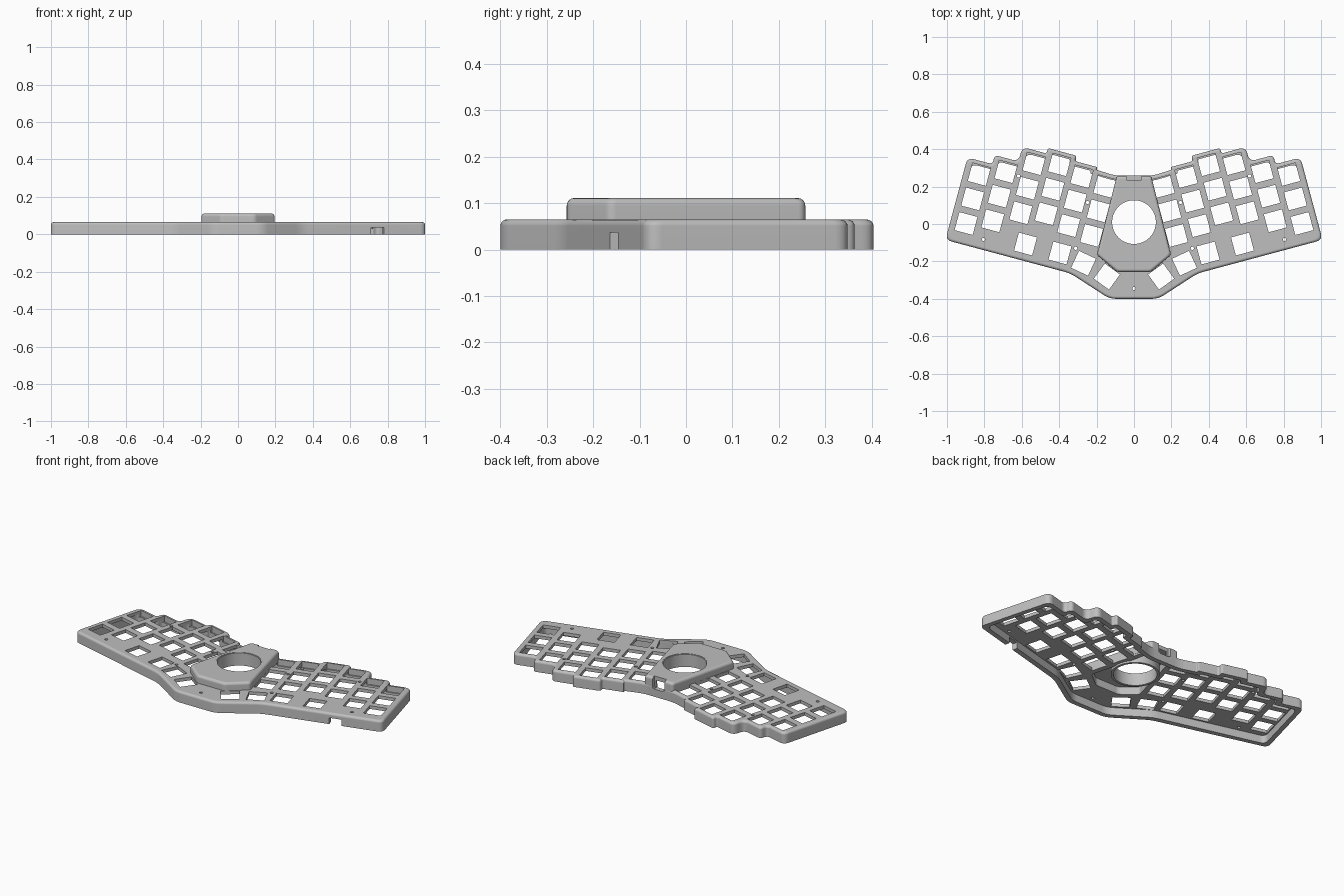
import bpy, bmesh, math
from mathutils import Matrix, Vector

if "Cube" in bpy.data.objects:
    bpy.data.objects.remove(bpy.data.objects["Cube"], do_unlink=True)

TILT = math.radians(15)
WALL = 0.028
PITCH = 0.136
KEY = 0.1
CASE_TOP = 0.065
HUB_TOP = 0.111
HOLE_Y = 0.01

grey = bpy.data.materials.new("matte grey")
grey.use_nodes = True
grey.diffuse_color = (0.52, 0.52, 0.52, 1)
grey.node_tree.nodes["Principled BSDF"].inputs["Base Color"].default_value = grey.diffuse_color


def tilted(u, v):
    """Point in the tilted frame of the left half."""
    return Matrix.Rotation(TILT, 2) @ Vector((u, v))


def mirrored(points):
    return points + [Vector((-p.x, p.y)) for p in reversed(points)]


def rounded(points, radius, steps=6):
    """Replace every corner by a short arc."""
    out = []
    for i, p in enumerate(points):
        a, b = points[i - 1] - p, points[(i + 1) % len(points)] - p
        cut_a = min(radius, 0.45 * a.length, 0.45 * b.length)
        a, b = p + a.normalized() * cut_a, p + b.normalized() * cut_a
        for k in range(steps + 1):
            t = k / steps
            out.append(a * (1 - t) ** 2 + p * 2 * t * (1 - t) + b * t ** 2)
    return out


def circle(x, y, radius, sides):
    return [Vector((x + radius * math.cos(i * math.tau / sides),
                    y + radius * math.sin(i * math.tau / sides))) for i in range(sides)]


def rect(centre, w, d, angle=0):
    turn = Matrix.Rotation(angle, 2)
    return [Vector(centre) + turn @ Vector((sx * w / 2, sy * d / 2))
            for sx, sy in ((-1, -1), (1, -1), (1, 1), (-1, 1))]


def make(name, rings, closed=False):
    """Skin between (outline, height) rings, capped or closed on itself."""
    bm = bmesh.new()
    loops = [[bm.verts.new((p.x, p.y, z)) for p in pts] for pts, z in rings]
    pairs = list(zip(loops, loops[1:]))
    if closed:
        pairs.append((loops[-1], loops[0]))
    else:
        bm.faces.new(list(reversed(loops[0])))
        bm.faces.new(loops[-1])
    for lo, hi in pairs:
        for i in range(len(lo)):
            j = (i + 1) % len(lo)
            bm.faces.new((lo[i], lo[j], hi[j], hi[i]))
    if bm.calc_volume(signed=True) < 0:
        bmesh.ops.reverse_faces(bm, faces=bm.faces[:])
    bm.normal_update()
    mesh = bpy.data.meshes.new(name)
    bm.to_mesh(mesh)
    bm.free()
    mesh.materials.append(grey)
    obj = bpy.data.objects.new(name, mesh)
    bpy.context.collection.objects.link(obj)
    return obj


def activate(obj):
    bpy.ops.object.select_all(action='DESELECT')
    obj.select_set(True)
    bpy.context.view_layer.objects.active = obj


def cut(obj, points, low, high):
    """Cut a prism away, moving to the next solver if one yields nothing."""
    cutter = make("cutter", [(points, low), (points, high)])
    cutter.hide_render = True
    mod = obj.modifiers.new("cut", 'BOOLEAN')
    mod.operation, mod.object = 'DIFFERENCE', cutter
    for solver in ('EXACT', 'MANIFOLD', 'FLOAT'):
        mod.solver = solver
        shape = obj.evaluated_get(bpy.context.evaluated_depsgraph_get())
        if len(shape.data.polygons) > len(obj.data.polygons) // 2:
            activate(obj)
            bpy.ops.object.modifier_apply(modifier=mod.name)
            break
    else:
        obj.modifiers.remove(mod)
    bpy.data.objects.remove(cutter, do_unlink=True)


def finish(obj):
    activate(obj)
    bpy.ops.object.shade_smooth_by_angle(angle=math.radians(32))
    mod = obj.modifiers.new("even shading", 'WEIGHTED_NORMAL')
    mod.keep_sharp = True
    bpy.ops.object.modifier_apply(modifier=mod.name)


def rim(outline, top, radius, steps=4):
    """Rings that round over the top edge."""
    arcs = [k * math.pi / 2 / steps for k in range(steps + 1)]
    return [(outline(radius * (1 - math.cos(a))), top - radius + radius * math.sin(a)) for a in arcs]


# Stepped outline of the case, inset by d
tops = [0.113, 0.163, 0.243, 0.273, 0.243, 0.228]
bounds = [0.814, 0.683, 0.55, 0.39, 0.268]


def case_outline(d):
    pts = [Vector((0.1, 0.258 - d))]
    for i in reversed(range(len(bounds))):
        shift = -d if tops[i + 1] > tops[i] else d
        pts += [tilted(bounds[i] + shift, tops[i + 1] - d), tilted(bounds[i] + shift, tops[i] - d)]
    pts += [tilted(0.952 - d, tops[0] - d), tilted(0.952 - d, d - 0.343)]
    pts += [Vector((0.34 - 0.3 * d, 1.05 * d - 0.264)), Vector((0.13 - 0.3 * d, d - 0.4))]
    return rounded(mirrored(pts), 0.035)


def hub_outline(d):
    pts = [Vector((0.092 - 0.8 * d, 0.257 - d)), Vector((0.198 - d, 0.35 * d - 0.165)),
           Vector((0.09 - 0.4 * d, d - 0.257))]
    return rounded(mirrored(pts), 0.015)


# Case: open-bottomed shell with a top plate
case = make("case_shell", [(case_outline(WALL), 0.046), (case_outline(WALL), 0), (case_outline(0), 0)]
            + rim(case_outline, CASE_TOP, 0.014))

# Key openings: six staggered columns of three, then the thumb keys
column_u = [0.868, 0.734, 0.6, 0.467, 0.335, 0.203]
column_v = [-0.094, -0.043, 0.037, 0.067, 0.037, 0.018]
keys = [(tilted(u, v + row * PITCH), TILT)
        for u, v in zip(column_u, column_v) for row in (-1, 0, 1)]
thumbs = [(0.58, -0.107, 15), (0.396, -0.155, 15), (0.27, -0.21, 25), (0.145, -0.281, 36)]
keys += [(Vector((x, y)), math.radians(a)) for x, y, a in thumbs]
for pos, angle in keys:
    for side in (1, -1):
        cut(case, rect((side * pos.x, pos.y), KEY, KEY, side * angle), 0.03, 0.1)

# Screw holes
for x, y in ((0.312, -0.13), (0.805, -0.083), (0.618, 0.257), (0.248, 0.115)):
    for side in (1, -1):
        cut(case, circle(side * x, y, 0.009, 16), 0.03, 0.1)
cut(case, circle(0, -0.345, 0.009, 16), 0.03, 0.1)

# Raised centre hub, hollow underneath
hub = make("centre_hub", [(hub_outline(0.03), 0.092), (hub_outline(0.03), 0.056), (hub_outline(0), 0.056)]
           + rim(hub_outline, HUB_TOP, 0.016))
cut(case, hub_outline(0.031), 0.03, 0.1)

# Round opening and rear port through case and hub
for part in (case, hub):
    cut(part, circle(0, HOLE_Y, 0.122, 64), -0.1, 0.2)
    cut(part, rect((0, 0.266), 0.08, 0.06), 0.05, 0.2)
    cut(part, rect((0, 0.25), 0.06, 0.1), 0.045, 0.088)

# Cable notch in the front edge
cut(case, rect((0.748, -0.163), 0.07, 0.09, TILT), -0.1, 0.037)

# Collar lining the round opening
inner, outer = circle(0, HOLE_Y, 0.117, 64), circle(0, HOLE_Y, 0.131, 64)
collar = make("opening_collar", [(inner, 0.035), (inner, 0.109), (outer, 0.109), (outer, 0.035)], closed=True)

for part in (case, hub, collar):
    finish(part)
